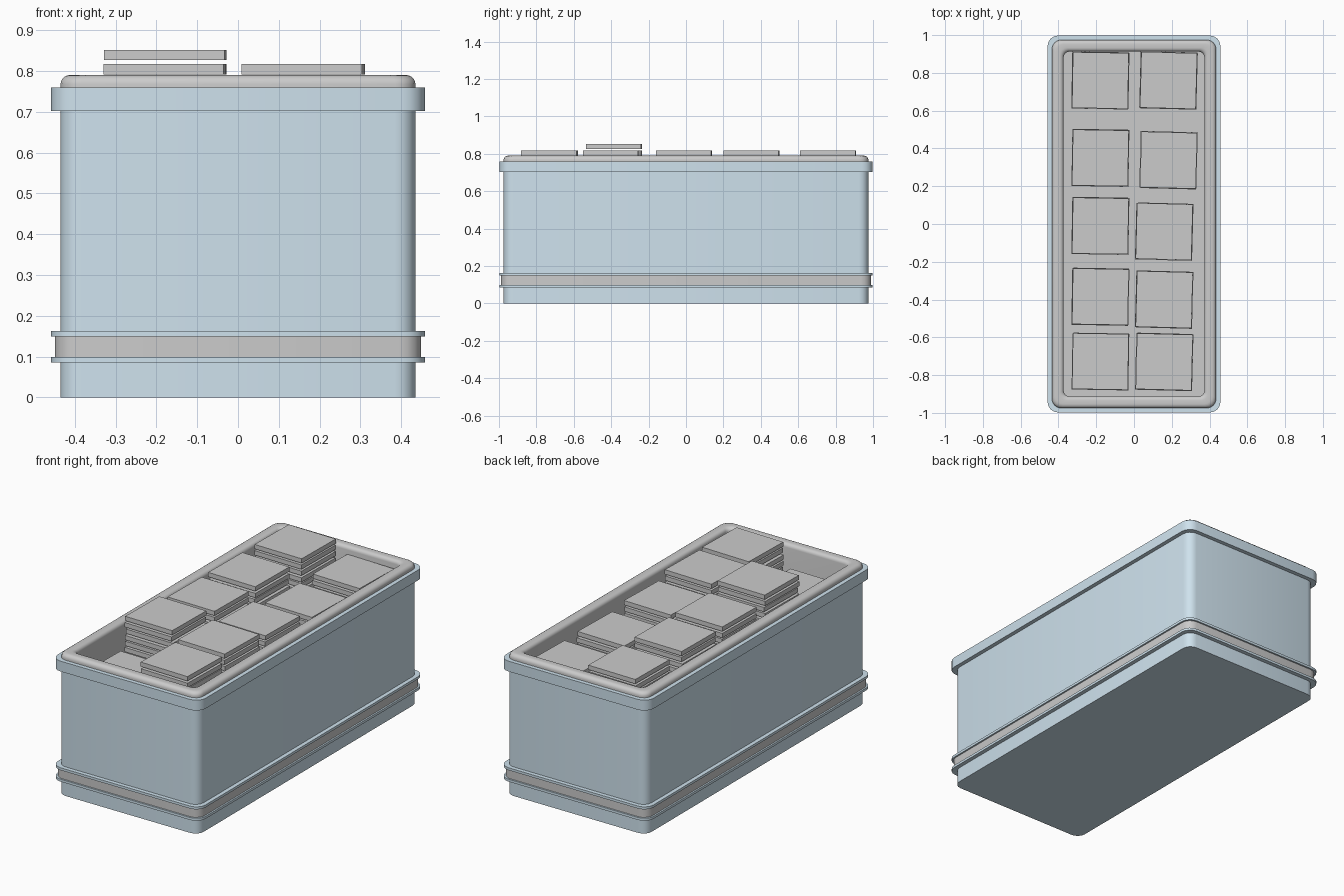
import bpy, bmesh, math, random
from mathutils import Matrix, Vector

if "Cube" in bpy.data.objects:
    bpy.data.objects.remove(bpy.data.objects["Cube"])

random.seed(3)
blue = bpy.data.materials.new("pale_blue")
blue.diffuse_color = (0.62, 0.76, 0.85, 1)
blue.use_nodes = True
blue.node_tree.nodes["Principled BSDF"].inputs["Base Color"].default_value = blue.diffuse_color

HX, HY, R = 0.435, 0.975, 0.05  # body half sizes and corner radius


def finish(name, bm, mat=None):
    bmesh.ops.recalc_face_normals(bm, faces=bm.faces)
    mesh = bpy.data.meshes.new(name)
    bm.to_mesh(mesh)
    bm.free()
    ob = bpy.data.objects.new(name, mesh)
    bpy.context.collection.objects.link(ob)
    if mat:
        mesh.materials.append(mat)
    return ob


def smooth(ob):
    bpy.ops.object.select_all(action='DESELECT')
    ob.select_set(True)
    bpy.context.view_layer.objects.active = ob
    bpy.ops.object.shade_smooth_by_angle(angle=math.radians(35))


def rounded_ring(bm, offset, z, segs=4):
    """Rounded rectangle, offset outward from the body outline."""
    r = max(R + offset * 0.3, 0.02)
    verts = []
    for k, (sx, sy) in enumerate([(1, 1), (-1, 1), (-1, -1), (1, -1)]):
        cx, cy = sx * (HX + offset - r), sy * (HY + offset - r)
        for i in range(segs + 1):
            a = (k + i / segs) * math.pi / 2
            verts.append(bm.verts.new((cx + r * math.cos(a), cy + r * math.sin(a), z)))
    return verts


def loft(name, profile, mat=None, cap_start=False, cap_end=False, closed=False):
    """Sweep an (offset, z) profile around the rounded rectangle."""
    bm = bmesh.new()
    rings = [rounded_ring(bm, o, z) for o, z in profile]
    pairs = list(zip(rings, rings[1:]))
    if closed:
        pairs.append((rings[-1], rings[0]))
    for a, b in pairs:
        n = len(a)
        for i in range(n):
            j = (i + 1) % n
            bm.faces.new((a[i], a[j], b[j], b[i]))
    if cap_start:
        bm.faces.new(rings[0])
    if cap_end:
        bm.faces.new(rings[-1])
    ob = finish(name, bm, mat)
    smooth(ob)
    return ob


# Blue shell with its overhanging upper collar
loft("box_shell", [(0, 0), (0, 0.702), (0.023, 0.702), (0.023, 0.76), (-0.03, 0.76)],
     blue, cap_start=True)

# Two blue ribs with a grey band between them
for name, z0, z1, out, mat in [("lower_rib", 0.085, 0.099, 0.023, blue),
                               ("grey_band", 0.099, 0.149, 0.014, None),
                               ("upper_rib", 0.149, 0.163, 0.023, blue)]:
    loft(name, [(-0.01, z0), (out, z0), (out, z1), (-0.01, z1)], mat, closed=True)

# Grey liner: rounded lip, inner walls and floor
lip = [(0, 0.755), (0, 0.768)]
for i in range(1, 6):
    a = i / 5 * math.pi / 2
    lip.append((-0.022 * (1 - math.cos(a)), 0.768 + 0.022 * math.sin(a)))
for i in range(5):
    a = i / 4 * math.pi / 2
    lip.append((-0.042 - 0.02 * math.sin(a), 0.77 + 0.02 * math.cos(a)))
lip.append((-0.062, 0.17))
loft("liner", lip, cap_end=True)

# Stacks of square plates: x, y, number of layers below the highest
PITCH, THICK, SIDE, TOP = 0.035, 0.025, 0.295, 0.852
stacks = [(-0.178, 0.76, 1), (-0.178, 0.35, 1), (-0.178, -0.01, 1), (-0.178, -0.385, 0),
          (-0.178, -0.728, 5), (0.183, 0.76, 3), (0.183, 0.338, 3), (0.16, -0.04, 2),
          (0.16, -0.40, 1), (0.16, -0.73, 1)]
for n, (x, y, drop) in enumerate(stacks, 1):
    bm = bmesh.new()
    z = TOP - drop * PITCH
    jx = jy = 0.0
    angle = math.radians(-1.5 if x > 0 else -1.0)
    while z - THICK > 0.17:
        bmesh.ops.create_cube(bm, size=1, matrix=Matrix.LocRotScale(
            Vector((x + jx, y + jy, z - THICK / 2)),
            Matrix.Rotation(angle, 3, 'Z').to_quaternion(),
            Vector((SIDE, SIDE, THICK))))
        jx, jy = random.uniform(-0.004, 0.004), random.uniform(-0.004, 0.004)
        z -= PITCH
    finish(f"plate_stack_{n}", bm)
